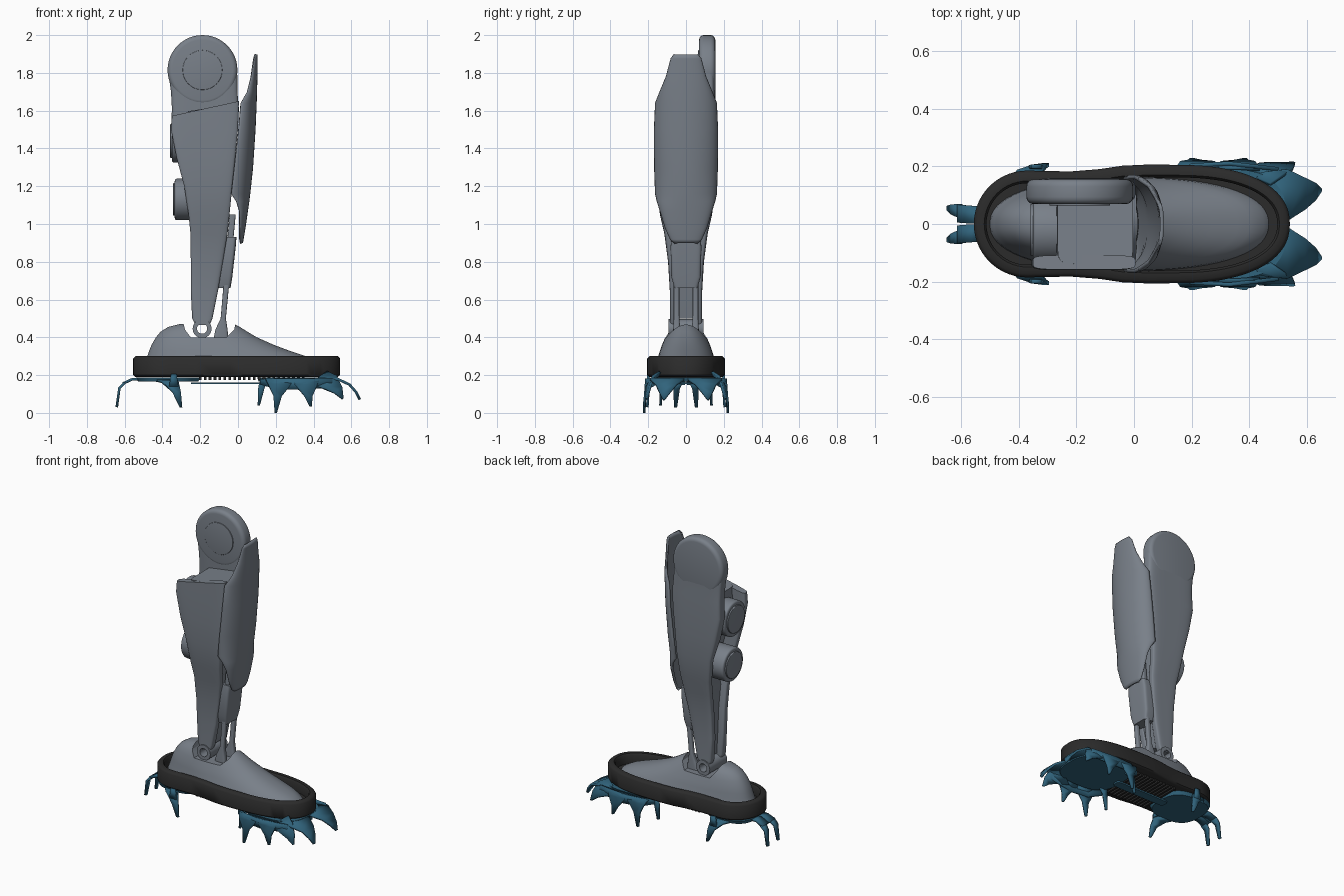
import bpy, bmesh, math
from mathutils import Vector, Matrix

cube = bpy.data.objects.get("Cube")
if cube:
    bpy.data.objects.remove(cube)


def material(name, rgb):
    m = bpy.data.materials.new(name)
    m.use_nodes = True
    color = (*rgb, 1)
    m.diffuse_color = color
    m.node_tree.nodes["Principled BSDF"].inputs["Base Color"].default_value = color
    return m


GREY = material("shell grey", (0.19, 0.215, 0.25))
BLACK = material("sole black", (0.024, 0.024, 0.024))
TEAL = material("crampon teal", (0.03, 0.125, 0.2))


def finish(name, bm, mat, angle=35):
    """Turn a bmesh into a smooth object with sharp creases."""
    bmesh.ops.recalc_face_normals(bm, faces=bm.faces[:])
    me = bpy.data.meshes.new(name)
    bm.to_mesh(me)
    bm.free()
    me.materials.append(mat)
    me.polygons.foreach_set("use_smooth", [True] * len(me.polygons))
    me.set_sharp_from_angle(angle=math.radians(angle))
    ob = bpy.data.objects.new(name, me)
    bpy.context.collection.objects.link(ob)
    return ob


def mirror_y(ob):
    mod = ob.modifiers.new("mirror", "MIRROR")
    mod.use_axis = (False, True, False)


def loft(name, rows, mat, power=2.5, tilt=0.0, n=40):
    """Stack superellipse sections; each row is z, x0, x1, y0, y1."""
    bm = bmesh.new()
    rings = []
    for z, x0, x1, y0, y1 in rows:
        ring = []
        for i in range(n):
            a = math.tau * (i + 0.5) / n
            c, s = math.cos(a), math.sin(a)
            x = (x0 + x1) / 2 + (x1 - x0) / 2 * math.copysign(abs(c) ** (2 / power), c)
            y = (y0 + y1) / 2 + (y1 - y0) / 2 * math.copysign(abs(s) ** (2 / power), s)
            rise = tilt * (x + 0.18) if z == rows[0][0] else 0
            ring.append(bm.verts.new((x, y, z + rise)))
        rings.append(ring)
    for a, b in zip(rings, rings[1:]):
        for i in range(n):
            j = (i + 1) % n
            bm.faces.new((a[i], a[j], b[j], b[i]))
    bm.faces.new(rings[0])
    bm.faces.new(rings[-1])
    return finish(name, bm, mat)


def disc(name, center, radius, depth, axis, mat, bevel=0.012):
    """Bevelled cylinder along the x or y axis."""
    bm = bmesh.new()
    turn = Matrix.Rotation(math.pi / 2, 4, "Y" if axis == "x" else "X")
    bmesh.ops.create_cone(bm, cap_ends=True, segments=48, radius1=radius, radius2=radius,
                          depth=depth, matrix=Matrix.Translation(center) @ turn)
    rims = [e for e in bm.edges if any(len(f.verts) > 4 for f in e.link_faces)]
    bmesh.ops.bevel(bm, geom=rims, offset=bevel, segments=4, profile=0.5, affect="EDGES")
    return finish(name, bm, mat)


def blade(name, pts, widths, side):
    """Flat tapering claw, mirrored across the foot."""
    bm = bmesh.new()
    d = Vector(side)
    pairs = [(bm.verts.new(Vector(p) - d * w / 2), bm.verts.new(Vector(p) + d * w / 2))
             for p, w in zip(pts, widths)]
    for (a, b), (c, e) in zip(pairs, pairs[1:]):
        bm.faces.new((a, b, e, c))
    ob = finish(name, bm, TEAL, 60)
    mod = ob.modifiers.new("thickness", "SOLIDIFY")
    mod.thickness, mod.offset = 0.014, 0
    mirror_y(ob)


def sole_outline(inset=0.0):
    """Footprint made of a heel arc, a straight waist and a toe arc."""
    half = []
    for i in range(15):
        a = math.pi - math.pi / 2 * i / 14
        half.append((-0.37 + (0.185 - inset) * math.cos(a), (0.185 - inset) * math.sin(a)))
    half += [(x, y - inset) for x, y in ((-0.22, 0.182), (-0.12, 0.19), (-0.04, 0.202), (0.05, 0.206))]
    for i in range(19):
        a = math.pi / 2 * (1 - i / 18)
        half.append((0.15 + (0.39 - inset) * math.cos(a) ** 0.88, (0.205 - inset) * max(math.sin(a), 0) ** 0.88))
    return half + [(x, -y) for x, y in half[-2:0:-1]]


# Sole: rounded tray with a raised rim
bm = bmesh.new()
loops = [[bm.verts.new((x, y, z)) for x, y in sole_outline(i)]
         for i, z in ((0.012, 0.19), (0, 0.2), (0, 0.288), (0.012, 0.3),
                      (0.036, 0.3), (0.044, 0.29), (0.044, 0.235))]
for a, b in zip(loops, loops[1:]):
    for i in range(len(a)):
        j = (i + 1) % len(a)
        bm.faces.new((a[i], a[j], b[j], b[i]))
bm.faces.new(loops[0])
bm.faces.new(loops[-1])
finish("sole", bm, BLACK, 50)

# Tread bars under the sole
bm = bmesh.new()
for i in range(22):
    x = -0.2 + i * 0.026
    bmesh.ops.create_cube(bm, size=1, matrix=Matrix.Translation((x, 0, 0.184)) @ Matrix.Diagonal((0.014, 0.3, 0.02, 1)))
finish("tread", bm, BLACK)

# Foot shell, opened at the ankle
foot_rows = [(0.23, -0.5, 0.47, 0.162), (0.26, -0.495, 0.45, 0.16), (0.285, -0.485, 0.4, 0.153),
             (0.3, -0.48, 0.36, 0.147), (0.33, -0.47, 0.27, 0.138), (0.36, -0.458, 0.19, 0.127),
             (0.4, -0.435, 0.1, 0.11), (0.43, -0.41, 0.05, 0.095), (0.455, -0.37, 0.01, 0.075),
             (0.47, -0.31, -0.02, 0.05)]
foot = loft("foot_shell", [(z, a, b, -h, h) for z, a, b, h in foot_rows], GREY, 2.3, n=64)
cut = loft("ankle_cutter", [(0.55, -0.31, 0.0, -0.3, 0.3), (0.44, -0.28, -0.02, -0.3, 0.3),
                            (0.4, -0.25, -0.06, -0.3, 0.3)], GREY, 12)
mod = foot.modifiers.new("opening", "BOOLEAN")
mod.operation, mod.object, mod.solver = "DIFFERENCE", cut, "EXACT"
foot.data = bpy.data.meshes.new_from_object(foot.evaluated_get(bpy.context.evaluated_depsgraph_get()))
foot.modifiers.clear()
foot.data.set_sharp_from_angle(angle=math.radians(35))
bpy.data.objects.remove(cut)

# Calf side panels around a recessed core: z, back, front, outer y
calf = [(1.61, -0.35, 0.005, 0.158), (1.5, -0.355, 0.0, 0.16), (1.35, -0.325, -0.015, 0.16),
        (1.2, -0.285, -0.03, 0.155), (1.05, -0.262, -0.045, 0.138), (0.95, -0.252, -0.055, 0.115),
        (0.8, -0.25, -0.08, 0.095), (0.65, -0.25, -0.105, 0.086), (0.5, -0.243, -0.135, 0.085),
        (0.465, -0.225, -0.15, 0.085)]
loft("calf_right_panel", [(z, a, b, -y, 0.05 - y) for z, a, b, y in calf], GREY, 5, tilt=0.22)
knee = [(1.82, -0.372, -0.004, 0.155), (1.7, -0.355, -0.003, 0.155)]
loft("calf_left_panel", [(z, a, b, y - (0.085 if z > 1.3 else 0.05), y) for z, a, b, y in knee + calf], GREY, 5)
loft("calf_core", [(z, a + (0.085 if z > 1 else 0.04), b - 0.008, 0.02 - y, y - 0.02)
                   for z, a, b, y in calf[:-1]], GREY, 8, tilt=0.15)

# Knee pad with a shallow round cover on its inner face
disc("knee_pad", (-0.188, 0.112, 1.815), 0.185, 0.086, "y", GREY, 0.025)
disc("knee_cover", (-0.188, 0.068, 1.815), 0.105, 0.008, "y", GREY, 0.003)

# Motors in the back of the calf
for name, z, r, end in (("upper_motor", 1.44, 0.115, -0.35), ("lower_motor", 1.13, 0.11, -0.335)):
    disc(name, (end / 2 - 0.1, -0.02, z), r, -end - 0.2, "x", GREY)
    disc(name + "_cap", (end - 0.003, -0.02, z), r * 0.78, 0.012, "x", GREY, 0.004)

# Curved shin plate: z, edge x, centre x, half width
shin = [(1.897, 0.09, 0.097, 0.058), (1.875, 0.082, 0.097, 0.075), (1.78, 0.068, 0.096, 0.1),
        (1.7, 0.048, 0.094, 0.133), (1.64, 0.014, 0.092, 0.157), (1.5, 0.002, 0.086, 0.163),
        (1.3, -0.02, 0.073, 0.162), (1.16, -0.036, 0.058, 0.157), (1.12, -0.01, 0.053, 0.148),
        (1.07, 0.006, 0.046, 0.132), (0.98, 0.008, 0.033, 0.105), (0.92, 0.008, 0.023, 0.078),
        (0.9, 0.01, 0.019, 0.055)]
bm = bmesh.new()
rows = []
for z, edge, mid, half in shin:
    arc = [math.pi * (i / 24 - 0.5) for i in range(25)]
    rows.append([bm.verts.new((edge + (mid - edge) * math.cos(a), half * math.sin(a), z)) for a in arc])
for a, b in zip(rows, rows[1:]):
    for i in range(24):
        bm.faces.new((a[i], b[i], b[i + 1], a[i + 1]))
plate = finish("shin_plate", bm, GREY, 50)
mod = plate.modifiers.new("thickness", "SOLIDIFY")
mod.thickness, mod.offset = 0.014, 0

# Actuator housing and paired ankle rods
loft("actuator_housing", [(0.93, -0.1, -0.008, -0.075, 0.075), (0.88, -0.1, -0.012, -0.082, 0.082),
                          (0.72, -0.11, -0.03, -0.078, 0.078), (0.66, -0.11, -0.04, -0.06, 0.06)], GREY, 6)
rod = loft("ankle_rod", [(1.05, -0.045, -0.012, 0.035, 0.065), (0.7, -0.075, -0.045, 0.035, 0.065),
                         (0.5, -0.092, -0.064, 0.035, 0.065), (0.44, -0.12, -0.055, 0.03, 0.068),
                         (0.39, -0.13, -0.05, 0.03, 0.068)], GREY, 4, n=20)
mirror_y(rod)

# Hollow ankle bearing
bm = bmesh.new()
rings = [[bm.verts.new((-0.19 + r * math.cos(math.tau * i / 32), y, 0.446 + r * math.sin(math.tau * i / 32)))
          for i in range(32)] for r, y in ((0.05, -0.092), (0.05, 0.092), (0.027, 0.092), (0.027, -0.092))]
for k in range(4):
    a, b = rings[k], rings[(k + 1) % 4]
    for i in range(32):
        j = (i + 1) % 32
        bm.faces.new((a[i], a[j], b[j], b[i]))
finish("ankle_bearing", bm, GREY)

# Crampon base plates and link bar
loft("front_crampon_plate", [(0.188, 0.1, 0.53, -0.19, 0.19), (0.165, 0.11, 0.52, -0.18, 0.18)], TEAL, 2.8)
loft("heel_crampon_plate", [(0.188, -0.54, -0.2, -0.165, 0.165), (0.165, -0.53, -0.21, -0.155, 0.155)], TEAL, 2.8)
loft("crampon_link", [(0.162, -0.25, 0.15, -0.03, 0.03), (0.152, -0.25, 0.15, -0.03, 0.03)], TEAL, 8)

# Claws
X, Y, Z = (1, 0, 0), (0, 1, 0), (0, 0, 1)
blade("toe_claw", [(0.4, 0.09, 0.18), (0.53, 0.1, 0.178), (0.59, 0.105, 0.15), (0.625, 0.112, 0.11), (0.645, 0.118, 0.07)],
      [0.17, 0.18, 0.11, 0.06, 0.01], Y)
blade("toe_side_claw", [(0.42, 0.16, 0.18), (0.48, 0.19, 0.165), (0.53, 0.2, 0.12), (0.555, 0.208, 0.075)],
      [0.15, 0.12, 0.06, 0.008], (0.7, -0.3, 0.5))
blade("side_skirt", [(0.12, 0.16, 0.165), (0.2, 0.203, 0.155), (0.33, 0.21, 0.152), (0.5, 0.19, 0.16)],
      [0.03, 0.055, 0.06, 0.05], Z)
for x, tip, low in ((0.22, 0.2, 0.0), (0.36, 0.385, 0.035)):
    blade("side_claw", [(x, 0.19, 0.18), (x, 0.212, 0.15), ((x + tip) / 2, 0.216, 0.09), (tip, 0.222, low)],
          [0.15, 0.12, 0.045, 0.012], X)
blade("inner_claw", [(0.15, 0.12, 0.175), (0.125, 0.13, 0.14), (0.11, 0.135, 0.04)], [0.06, 0.035, 0.012], X)
blade("heel_strap", [(-0.48, 0.03, 0.18), (-0.56, 0.032, 0.178), (-0.61, 0.036, 0.155)], [0.06, 0.062, 0.062], Y)
blade("heel_claw", [(-0.6, 0.045, 0.16), (-0.628, 0.05, 0.13), (-0.642, 0.055, 0.03)], [0.05, 0.035, 0.016], Y)
blade("heel_side_claw", [(-0.4, 0.13, 0.175), (-0.36, 0.185, 0.165), (-0.325, 0.2, 0.11), (-0.302, 0.205, 0.03)],
      [0.1, 0.09, 0.045, 0.014], X)
blade("heel_clip", [(-0.34, 0.196, 0.14), (-0.34, 0.2, 0.205)], [0.05, 0.03], X)
